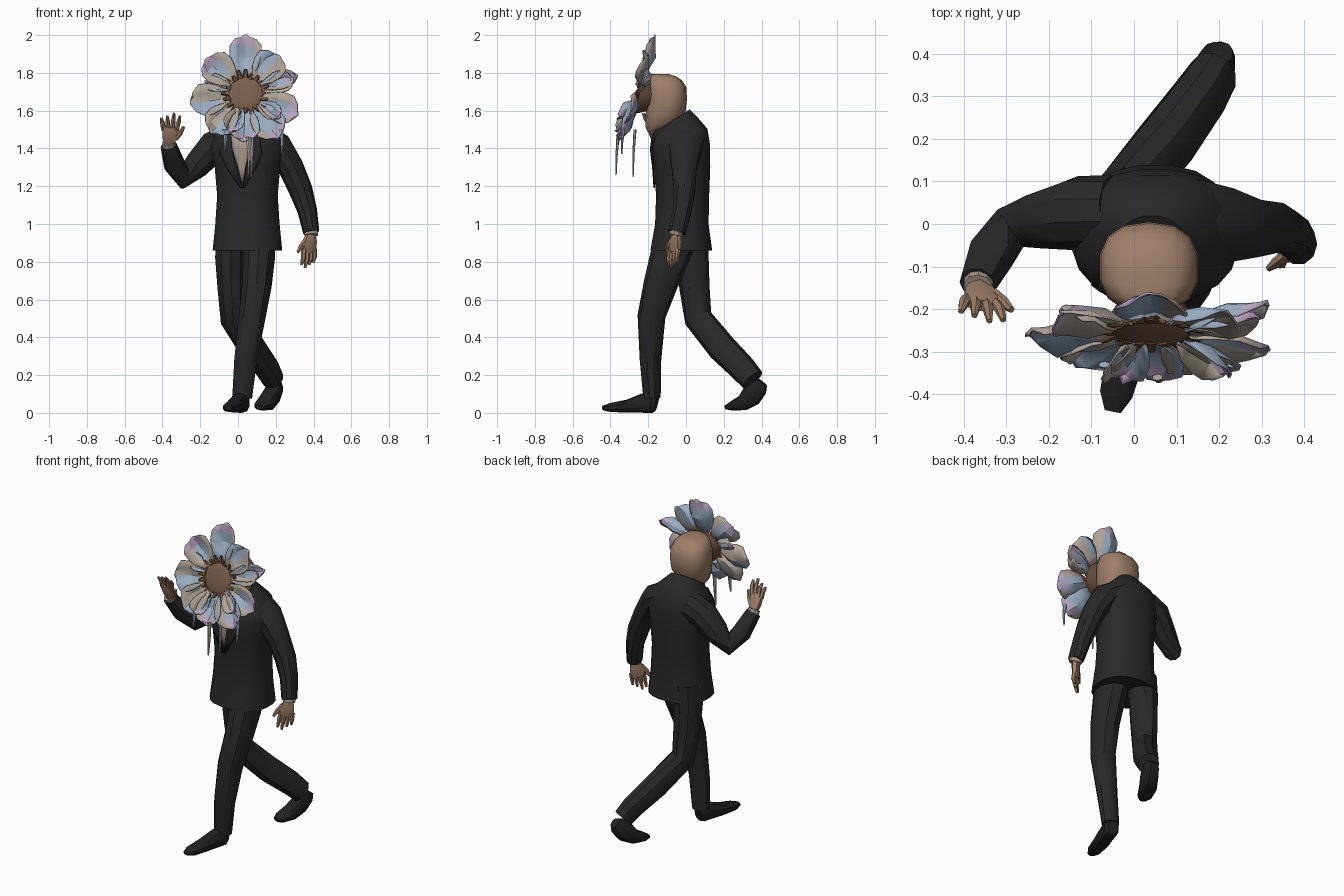
import bpy, bmesh, math, random
from mathutils import Vector as V
from mathutils.bvhtree import BVHTree

random.seed(4)
if "Cube" in bpy.data.objects:
    bpy.data.objects.remove(bpy.data.objects["Cube"])


def material(name, rgb):
    m = bpy.data.materials.new(name)
    m.use_nodes = True
    m.diffuse_color = (*rgb, 1)
    m.node_tree.nodes["Principled BSDF"].inputs["Base Color"].default_value = (*rgb, 1)
    return m


SUIT = material("suit charcoal", (.022, .022, .022))
SHOE = material("shoe black", (.015, .015, .015))
SKIN = material("skin tan", (.35, .21, .14))
LINEN = material("shirt beige", (.38, .31, .26))
CREAM = material("petal cream", (.43, .37, .32))
BLUE = material("petal blue", (.33, .42, .54))
LILAC = material("petal lilac", (.47, .37, .52))
BROWN = material("flower brown", (.14, .07, .045))
HEART = material("flower heart", (.2, .11, .07))


def finish(name, bm, mats, angle=35):
    bmesh.ops.recalc_face_normals(bm, faces=bm.faces[:])
    me = bpy.data.meshes.new(name)
    bm.to_mesh(me)
    bm.free()
    ob = bpy.data.objects.new(name, me)
    bpy.context.collection.objects.link(ob)
    for m in mats:
        me.materials.append(m)
    bpy.ops.object.select_all(action='DESELECT')
    ob.select_set(True)
    bpy.context.view_layer.objects.active = ob
    bpy.ops.object.shade_smooth_by_angle(angle=math.radians(angle))
    return ob


def loft(bm, rings, sides=12, power=1):
    """Skin elliptical rings given as (centre, axis a, axis b), capped at both ends."""
    def sp(v):
        return math.copysign(abs(v) ** power, v)
    loops = []
    for c, a, b in rings:
        ts = [math.tau * (k + .5) / sides for k in range(sides)]
        loops.append([bm.verts.new(c + a * sp(math.cos(t)) + b * sp(math.sin(t))) for t in ts])
    for p, q in zip(loops, loops[1:]):
        for k in range(sides):
            j = (k + 1) % sides
            bm.faces.new((p[k], p[j], q[j], q[k]))
    bm.faces.new(loops[0][::-1])
    bm.faces.new(loops[-1])


def tube(bm, pts, ref=(1, 0, 0), sides=10, power=1):
    """Skin along a path of (x, y, z, half width, half depth)."""
    cs = [V(p[:3]) for p in pts]
    rings = []
    for i, p in enumerate(pts):
        t = (cs[min(i + 1, len(cs) - 1)] - cs[max(i - 1, 0)]).normalized()
        a = (V(ref) - t * t.dot(V(ref))).normalized()
        rings.append((cs[i], a * p[3], t.cross(a) * p[4]))
    loft(bm, rings, sides, power)


def tube_object(name, mat, pts, **kw):
    bm = bmesh.new()
    tube(bm, pts, **kw)
    return finish(name, bm, [mat])


def stack(bm, rows, sides, power):
    """Horizontal rings: (z, centre x, centre y, half width, half depth, tilt)."""
    loft(bm, [(V((x, y, z)), V((a, 0, 0)), V((0, b, b * t))) for z, x, y, a, b, t in rows],
         sides, power)


# Jacket body with a collar that rises at the back
bm = bmesh.new()
stack(bm, [(.86, .05, -.025, .186, .165, 0), (1, .05, -.022, .172, .143, 0),
           (1.15, .05, -.018, .162, .142, 0), (1.3, .05, -.02, .175, .15, 0),
           (1.41, .05, -.027, .198, .156, .05), (1.475, .05, -.03, .172, .145, .2),
           (1.52, .045, -.058, .115, .115, .45), (1.545, .04, -.075, .085, .095, .65)], 20, .85)
body = BVHTree.FromBMesh(bm)
finish("jacket", bm, [SUIT])


def panel(name, mat, rows, lift=.004, cols=4):
    """Thin plate laid on the jacket front: rows of (z, x from, x to)."""
    bm = bmesh.new()
    grid = []
    for z, x0, x1 in rows:
        row = []
        for k in range(cols + 1):
            x = x0 + (x1 - x0) * k / cols
            hit = body.ray_cast(V((x, -1, z)), V((0, 1, 0)))[0]
            row.append(bm.verts.new((x, (hit.y if hit else -.15) - lift, z)))
        grid.append(row)
    for p, q in zip(grid, grid[1:]):
        for k in range(cols):
            bm.faces.new((p[k], p[k + 1], q[k + 1], q[k]))
    ob = finish(name, bm, [mat])
    mod = ob.modifiers.new("thickness", 'SOLIDIFY')
    mod.thickness = .006
    mod.offset = 0


# Shirt opening and lapels
panel("shirt_front", LINEN, [(1.22, .02, .026), (1.3, 0, .04), (1.4, -.03, .06), (1.47, -.04, .075)])
for side, s in (("right", -1), ("left", 1)):
    panel(side + "_lapel", SUIT, [(1.19, .023, .023 + s * .01), (1.3, .018 + s * .025, .018 + s * .08),
                                  (1.38, .015 + s * .044, .015 + s * .115),
                                  (1.42, .018 + s * .05, .018 + s * .1),
                                  (1.48, .02 + s * .058, .02 + s * .1)], .008)

# Neck and bare head
tube_object("neck", SKIN, [(.04, -.07, 1.42, .07, .07), (.04, -.11, 1.57, .062, .07)])
bm = bmesh.new()
stack(bm, [(1.495, .038, -.14, .055, .065, .1), (1.53, .038, -.127, .085, .088, .15),
           (1.585, .036, -.108, .108, .106, .1), (1.66, .035, -.102, .118, .107, 0),
           (1.725, .035, -.103, .115, .105, 0), (1.768, .035, -.112, .097, .09, -.08),
           (1.787, .035, -.122, .068, .07, -.08), (1.794, .035, -.125, .03, .035, 0)], 14, .82)
finish("head", bm, [SKIN], 50)

# Sleeves and shirt cuffs
tube_object("right_sleeve", SUIT, [(-.05, .03, 1.44, .085, .09), (-.13, .025, 1.41, .088, .085),
            (-.22, .01, 1.31, .068, .072), (-.29, -.01, 1.25, .052, .066),
            (-.335, -.07, 1.31, .052, .058), (-.367, -.14, 1.415, .042, .044)], ref=(0, 1, .3))
tube_object("left_sleeve", SUIT, [(.13, .01, 1.45, .1, .08), (.21, -.003, 1.41, .092, .078),
            (.28, -.01, 1.3, .07, .068), (.332, -.008, 1.18, .06, .063),
            (.367, -.022, 1.07, .052, .052), (.388, -.048, .955, .05, .043)], ref=(0, 1, 0))
tube_object("right_cuff", LINEN, [(-.363, -.135, 1.405, .037, .037), (-.366, -.15, 1.433, .035, .035)])
tube_object("left_cuff", LINEN, [(.387, -.048, .965, .04, .038), (.388, -.055, .94, .037, .034)])


def hand(name, wrist, along, across, thumb, spread):
    """Palm, four fingers and a thumb; thumb is the sign along the across axis."""
    w, d, a = V(wrist), V(along).normalized(), V(across).normalized()
    bm = bmesh.new()

    def limb(points, ref=a):
        tube(bm, [(*p, r, q) for p, r, q in points], ref=ref, sides=6)
    limb([(w, .028, .024), (w + d * .035, .042, .024), (w + d * .085, .046, .02), (w + d * .1, .04, .015)])
    n = d.cross(a)
    for k in range(4):
        o = (k - 1.5) * thumb
        root = w + d * .08 + a * o * .023
        size = (.07, .082, .1, .085)[k]
        way = (d + a * o * spread).normalized()
        limb([(root, .014, .015), (root + way * size * .55 + n * .008, .013, .013),
              (root + way * size, .007, .007)])
    root = w + d * .03 + a * thumb * .028
    way = (d + a * thumb * .8).normalized()
    limb([(root, .017, .017), (root + way * .045, .014, .014), (root + way * .075 + d * .012, .008, .008)], n)
    finish(name, bm, [SKIN])


hand("right_hand", (-.362, -.148, 1.425), (.03, -.48, 1), (1, -.15, 0), 1, .14)
hand("left_hand", (.386, -.052, .945), (-.12, -.1, -1), (.75, .55, 0), -1, .03)

# Striding trousers, joined inside the jacket
tube_object("left_trouser_leg", SUIT, [(.11, -.04, .95, .09, .11), (.11, -.085, .83, .09, .105),
            (.1, -.135, .68, .082, .09), (.075, -.183, .51, .074, .074),
            (.04, -.188, .28, .063, .057), (.022, -.18, .08, .055, .046)])
tube_object("right_trouser_leg", SUIT, [(-.03, .02, .95, .09, .1), (-.04, .035, .82, .085, .085),
            (-.035, .045, .66, .077, .08), (-.025, .065, .5, .072, .075),
            (.075, .19, .345, .072, .078), (.155, .3, .235, .065, .072), (.187, .352, .175, .058, .066)])

# Shoes: planted front foot, rear foot rolling off its toe
tube_object("left_shoe", SHOE, [(.025, -.155, .05, .03, .045), (.02, -.175, .055, .045, .055),
            (.005, -.225, .052, .045, .052), (-.02, -.31, .036, .047, .034),
            (-.042, -.4, .028, .04, .024), (-.05, -.44, .026, .02, .012)], power=.8)
tube_object("right_shoe", SHOE, [(.205, .405, .16, .028, .03), (.198, .385, .135, .043, .05),
            (.178, .345, .09, .048, .058), (.15, .3, .052, .05, .042),
            (.125, .24, .036, .042, .024), (.115, .212, .03, .022, .012)], power=.8)

# Flower frame: tilted so that the top leans back
CENTRE = V((.04, -.25, 1.69))
RIGHT = V((1, 0, 0))
UP = V((0, .296, .955))
OUT = V((0, -.955, .296))


def petal(name, degrees, tip, half, lift, tone, start=.09):
    """Cupped petal: tone 0 is half cream, 1 blue with a lilac end, 2 cream with a lilac end."""
    t = math.radians(degrees)
    radial = RIGHT * math.cos(t) + UP * math.sin(t)
    across = RIGHT * -math.sin(t) + UP * math.cos(t)
    bm = bmesh.new()
    grid = []
    for u, w in ((0, .4), (.25, .78), (.5, 1), (.75, 1), (.92, .66), (1, .25)):
        row = []
        for k in range(5):
            v = k / 2 - 1
            depth = lift * u + .025 * v * v * w - .025 * math.sin(u * math.pi) * (1 - v * v)
            depth += random.uniform(-.008, .008)
            r = start + (tip - start) * (u - .05 * v * v * u)
            row.append(bm.verts.new(CENTRE + radial * r + across * v * w * half + OUT * depth))
        grid.append(row)
    for i in range(5):
        for k in range(4):
            f = bm.faces.new((grid[i][k], grid[i][k + 1], grid[i + 1][k + 1], grid[i + 1][k]))
            if tone and i > 2 and k > 0:
                f.material_index = 2
            elif tone == 1:
                f.material_index = 0 if k == 0 else 1
            else:
                f.material_index = 1 if i and k in (2, 3 - tone) else 0
    ob = finish(name, bm, [CREAM, BLUE, LILAC], 25)
    ob.modifiers.new("thickness", 'SOLIDIFY').thickness = .005


PETALS = ((90, .325, .082, .01, 1), (138, .285, .09, .015, 2), (190, .3, .088, -.01, 0),
          (230, .29, .085, .01, 0), (268, .275, .08, .03, 1), (305, .305, .085, .02, 1),
          (336, .305, .085, .01, 2), (18, .27, .06, -.01, 1), (49, .275, .09, .02, 0))
for i, (deg, tip, half, lift, tone) in enumerate(PETALS):
    petal("petal_%d" % (i + 1), deg, tip, half, lift, tone)
for i, (deg, tip, lift) in enumerate(((22, .3, -.035), (160, .23, -.03), (250, .24, .05), (320, .24, .06))):
    petal("small_petal_%d" % (i + 1), deg, tip, .05, lift, 1)

# Flower heart: stalk cup from the face, shallow dome with a dark rim and a ragged fringe
bm = bmesh.new()
loft(bm, [(CENTRE + OUT * d, RIGHT * r, UP * r) for d, r in
          ((-.08, .07), (-.03, .1), (-.005, .105), (.005, .088), (.012, .05), (.014, .02))], 16)
for f in bm.faces:
    if .085 < (f.calc_center_median() - CENTRE).length < .115:
        f.material_index = 1
finish("flower_heart", bm, [HEART, BROWN])
bm = bmesh.new()
for k in range(20):
    t = math.tau * k / 20
    rad = RIGHT * math.cos(t) + UP * math.sin(t)
    a = CENTRE + rad * .088
    b = a + rad * random.uniform(.015, .045) + OUT * random.uniform(0, .02)
    tube(bm, [(*a, .012, .017), (*b, .003, .008)], ref=OUT, sides=5)
finish("fringe", bm, [BROWN])

# Drips hanging from the lower petals
for i, (x, y, z0, z1, m) in enumerate(((.07, -.27, 1.5, 1.25, LILAC), (.055, -.36, 1.46, 1.26, CREAM),
                                       (.23, -.33, 1.5, 1.37, BLUE), (-.07, -.33, 1.5, 1.39, BLUE))):
    tube_object("drip_%d" % (i + 1), m, [(x, y, z0, .014, .008), (x + .004, y - .008, (z0 + z1) / 2, .009, .006),
                                         (x, y - .01, z1, .004, .003)], sides=6)
